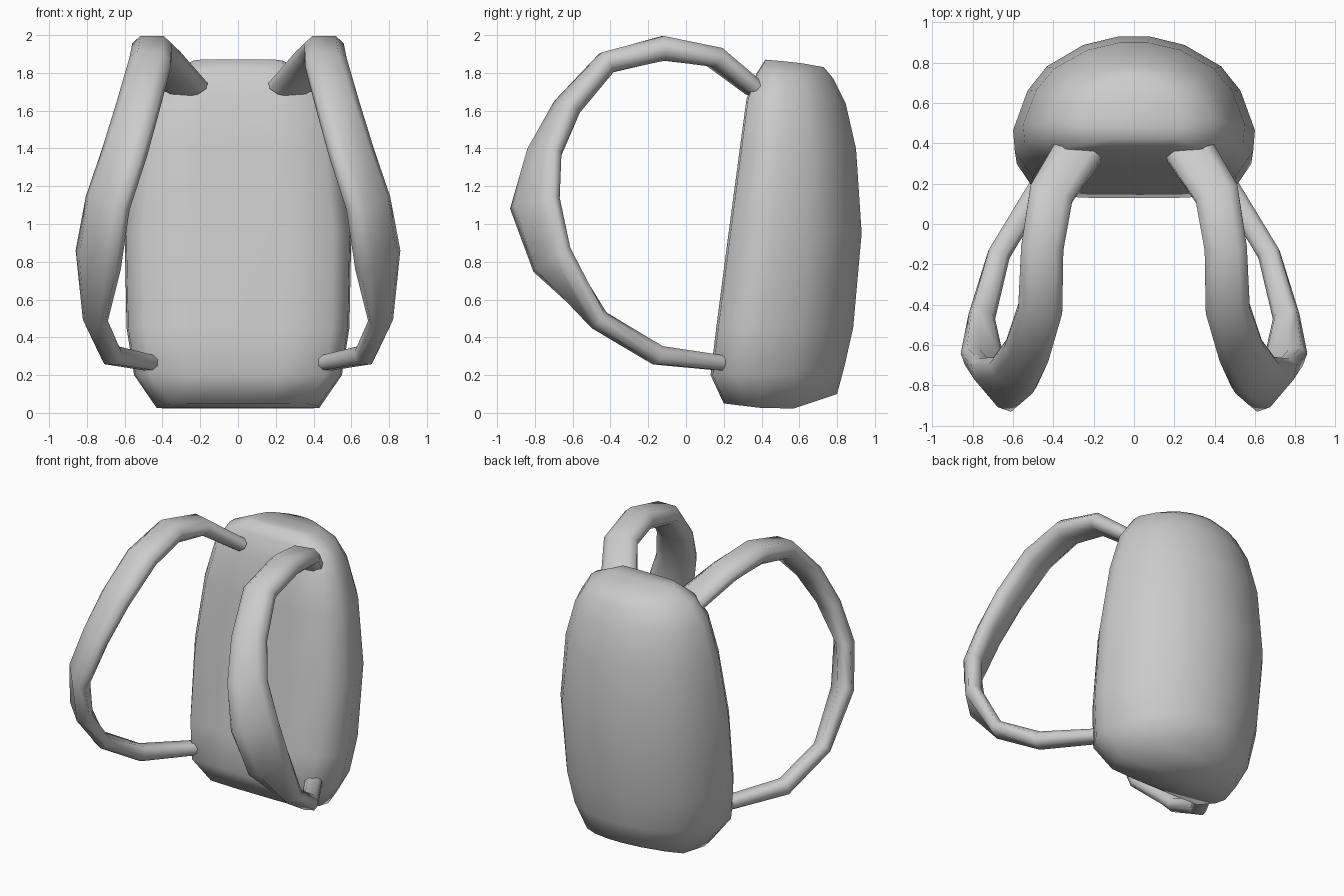
import bpy, bmesh, math
from mathutils import Vector

cube = bpy.data.objects.get("Cube")
if cube:
    bpy.data.objects.remove(cube, do_unlink=True)

GREY = (0.6, 0.6, 0.6, 1.0)
mat = bpy.data.materials.new("plain grey")
mat.use_nodes = True
mat.diffuse_color = GREY
mat.node_tree.nodes["Principled BSDF"].inputs["Base Color"].default_value = GREY


def finish(name, bm, angle):
    bmesh.ops.recalc_face_normals(bm, faces=bm.faces)
    me = bpy.data.meshes.new(name)
    bm.to_mesh(me)
    bm.free()
    ob = bpy.data.objects.new(name, me)
    bpy.context.collection.objects.link(ob)
    me.materials.append(mat)
    bpy.ops.object.select_all(action='DESELECT')
    ob.select_set(True)
    bpy.context.view_layer.objects.active = ob
    bpy.ops.object.shade_smooth_by_angle(angle=math.radians(angle))
    return ob


def loft(bm, rings):
    """Skin a list of closed rings with quads and return the vertex rings."""
    rows = [[bm.verts.new(p) for p in r] for r in rings]
    for a, b in zip(rows, rows[1:]):
        for i in range(len(a)):
            j = (i + 1) % len(a)
            bm.faces.new((a[i], a[j], b[j], b[i]))
    return rows


# Pack body: half outline (width fraction, depth fraction), front to back
outline = [(0.40, 0.0), (0.84, 0.015), (0.985, 0.19), (1.0, 0.34),
           (0.88, 0.62), (0.72, 0.79), (0.42, 0.94), (0.13, 1.0)]
# half width, front y, back y, z at the front, middle and back
sections = [
    (0.43, 0.20, 0.80, 0.05, 0.01, 0.10),
    (0.55, 0.13, 0.84, 0.20, 0.20, 0.25),
    (0.59, 0.16, 0.885, 0.45, 0.45, 0.45),
    (0.60, 0.225, 0.93, 0.95, 0.95, 0.95),
    (0.55, 0.285, 0.90, 1.40, 1.40, 1.40),
    (0.48, 0.32, 0.845, 1.66, 1.65, 1.64),
    (0.39, 0.375, 0.78, 1.80, 1.79, 1.77),
    (0.24, 0.42, 0.73, 1.87, 1.855, 1.83),
]


def body_ring(w, yf, yb, zf, zm, zb):
    half = []
    for u, t in outline:
        z = zf + (zm - zf) * t / 0.55 if t < 0.55 else zm + (zb - zm) * (t - 0.55) / 0.45
        half.append((u * w, yf + (yb - yf) * t, z))
    return half + [(-x, y, z) for x, y, z in reversed(half)]


bm = bmesh.new()
rows = loft(bm, [body_ring(*s) for s in sections])
for row in (rows[0], rows[-1]):  # close top and bottom with strips across
    n = len(row)
    for i in range(n // 2 - 1):
        bm.faces.new((row[i], row[i + 1], row[n - 2 - i], row[n - 1 - i]))
finish("pack_body", bm, 70)

# Shoulder strap: x, y, z, width, thickness, heading of the width direction
path = [
    (0.27, 0.37, 1.71, 0.24, 0.09, 10),
    (0.41, 0.15, 1.885, 0.22, 0.11, 12),
    (0.455, -0.12, 1.93, 0.21, 0.13, 0),
    (0.465, -0.42, 1.855, 0.22, 0.12, 2),
    (0.53, -0.63, 1.62, 0.23, 0.12, 15),
    (0.60, -0.75, 1.38, 0.26, 0.12, 32),
    (0.69, -0.80, 1.11, 0.31, 0.12, 48),
    (0.74, -0.71, 0.81, 0.29, 0.11, 46),
    (0.755, -0.46, 0.49, 0.13, 0.09, 35),
    (0.67, -0.15, 0.305, 0.11, 0.10, 28),
    (0.47, 0.18, 0.265, 0.11, 0.08, 30),
]
section = [(1, 0.4), (0.6, 1), (-0.6, 1), (-1, 0.4),
           (-1, -0.4), (-0.6, -1), (0.6, -1), (1, -0.4)]


def strap(name, side):
    pts = [Vector(p[:3]) for p in path]
    rings = []
    for i, (x, y, z, w, th, a) in enumerate(path):
        t = (pts[min(i + 1, len(pts) - 1)] - pts[max(i - 1, 0)]).normalized()
        a = math.radians(a)
        across = Vector((math.cos(a), math.sin(a), 0))
        across = (across - t * across.dot(t)).normalized()
        out = t.cross(across)
        ring = [pts[i] + across * (u * w / 2) + out * (v * th / 2) for u, v in section]
        rings.append([(p.x * side, p.y, p.z) for p in ring])
    bm = bmesh.new()
    rows = loft(bm, rings)
    bm.faces.new(rows[0])
    bm.faces.new(rows[-1])
    finish(name, bm, 65)


strap("left_shoulder_strap", 1)
strap("right_shoulder_strap", -1)
